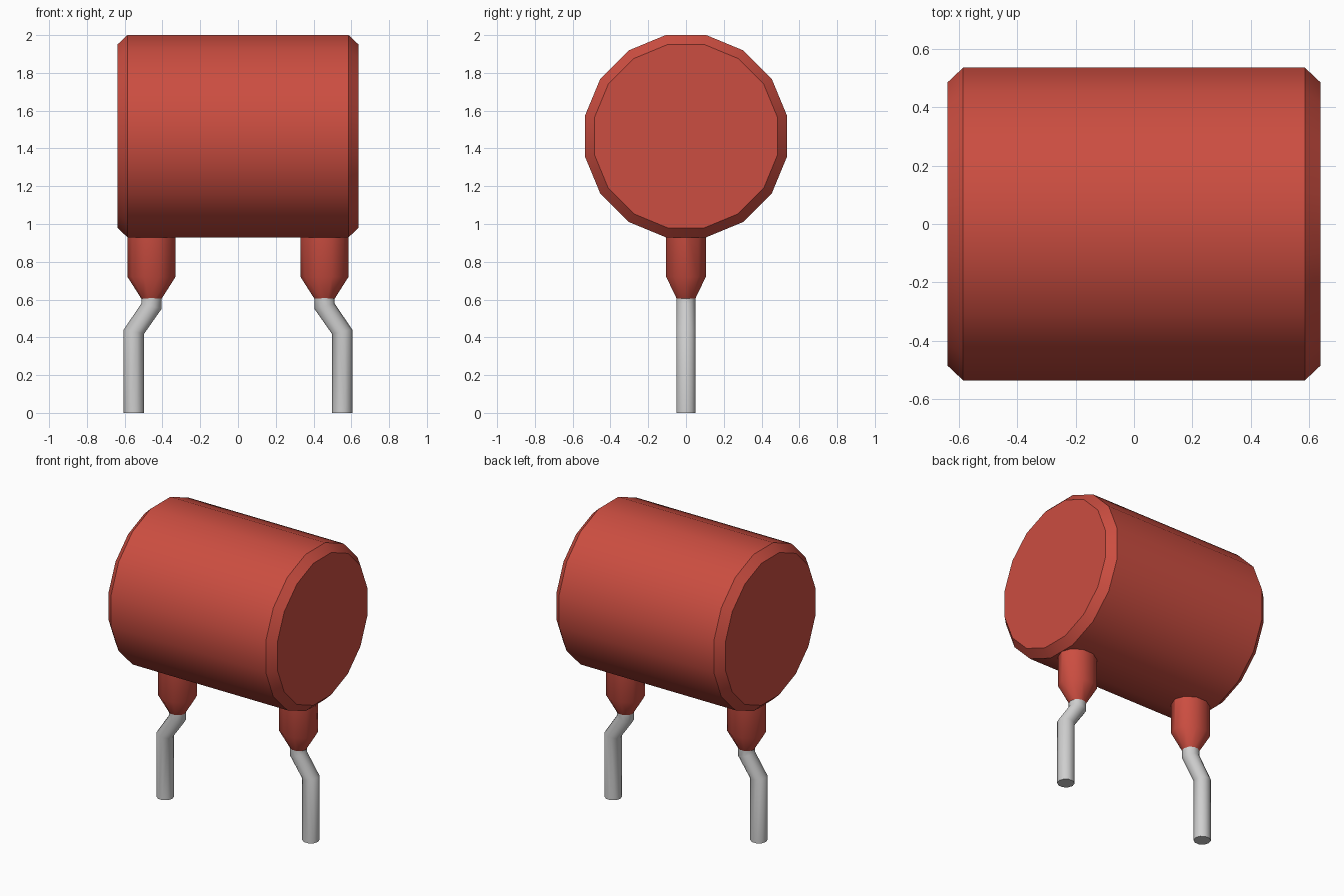
import bpy
import bmesh
import math

cube = bpy.data.objects.get("Cube")
if cube:
    bpy.data.objects.remove(cube, do_unlink=True)


def make_material(name, rgb):
    mat = bpy.data.materials.new(name)
    mat.use_nodes = True
    mat.diffuse_color = (*rgb, 1)
    bsdf = mat.node_tree.nodes["Principled BSDF"]
    bsdf.inputs["Base Color"].default_value = (*rgb, 1)
    bsdf.inputs["Roughness"].default_value = 0.6
    return mat


RED = make_material("red coating", (0.60, 0.075, 0.052))
METAL = make_material("light grey metal", (0.62, 0.62, 0.62))


def loft(name, rings, mat, smooth_angle):
    """Skin a list of equal-length point rings and cap both ends."""
    bm = bmesh.new()
    loops = [[bm.verts.new(p) for p in ring] for ring in rings]
    n = len(loops[0])
    for a, b in zip(loops, loops[1:]):
        for i in range(n):
            j = (i + 1) % n
            bm.faces.new((a[i], a[j], b[j], b[i]))
    bm.faces.new(loops[0])
    bm.faces.new(loops[-1])
    bmesh.ops.recalc_face_normals(bm, faces=bm.faces)
    mesh = bpy.data.meshes.new(name)
    bm.to_mesh(mesh)
    bm.free()
    mesh.materials.append(mat)
    obj = bpy.data.objects.new(name, mesh)
    bpy.context.collection.objects.link(obj)
    bpy.ops.object.select_all(action='DESELECT')
    obj.select_set(True)
    bpy.context.view_layer.objects.active = obj
    bpy.ops.object.shade_smooth_by_angle(angle=math.radians(smooth_angle))
    return obj


def body_ring(x, radius, sides=16):
    angles = [math.tau * (i + 0.5) / sides for i in range(sides)]
    return [(x, radius * math.cos(a), 1.465 + radius * math.sin(a)) for a in angles]


def leg_ring(side, x, z, rx, ry, tilt=0.0, sides=10):
    """Upright cross-section; tilt raises its outer edge for mitred bends."""
    ring = []
    for i in range(sides):
        a = math.tau * i / sides
        dx = rx * math.cos(a)
        ring.append((side * (x + dx), ry * math.sin(a), z + tilt * dx))
    return ring


# Chamfered barrel lying along x
loft("body", [body_ring(-0.638, 0.495), body_ring(-0.585, 0.546),
              body_ring(0.585, 0.546), body_ring(0.638, 0.495)], RED, 30)

for side, label in ((1, "left"), (-1, "right")):
    # Coated collar tapering down to the wire
    loft(label + "_collar",
         [leg_ring(side, 0.458, z, rx, ry) for z, rx, ry in
          ((1.0, 0.127, 0.110), (0.72, 0.127, 0.110), (0.605, 0.054, 0.052))],
         RED, 40)
    # Wire with an outward kink
    loft(label + "_wire",
         [leg_ring(side, x, z, 0.054, 0.053, tilt) for x, z, tilt in
          ((0.458, 0.612, 0.0), (0.458, 0.565, 0.25),
           (0.551, 0.43, 0.2), (0.551, 0.0, 0.0))],
         METAL, 40)
